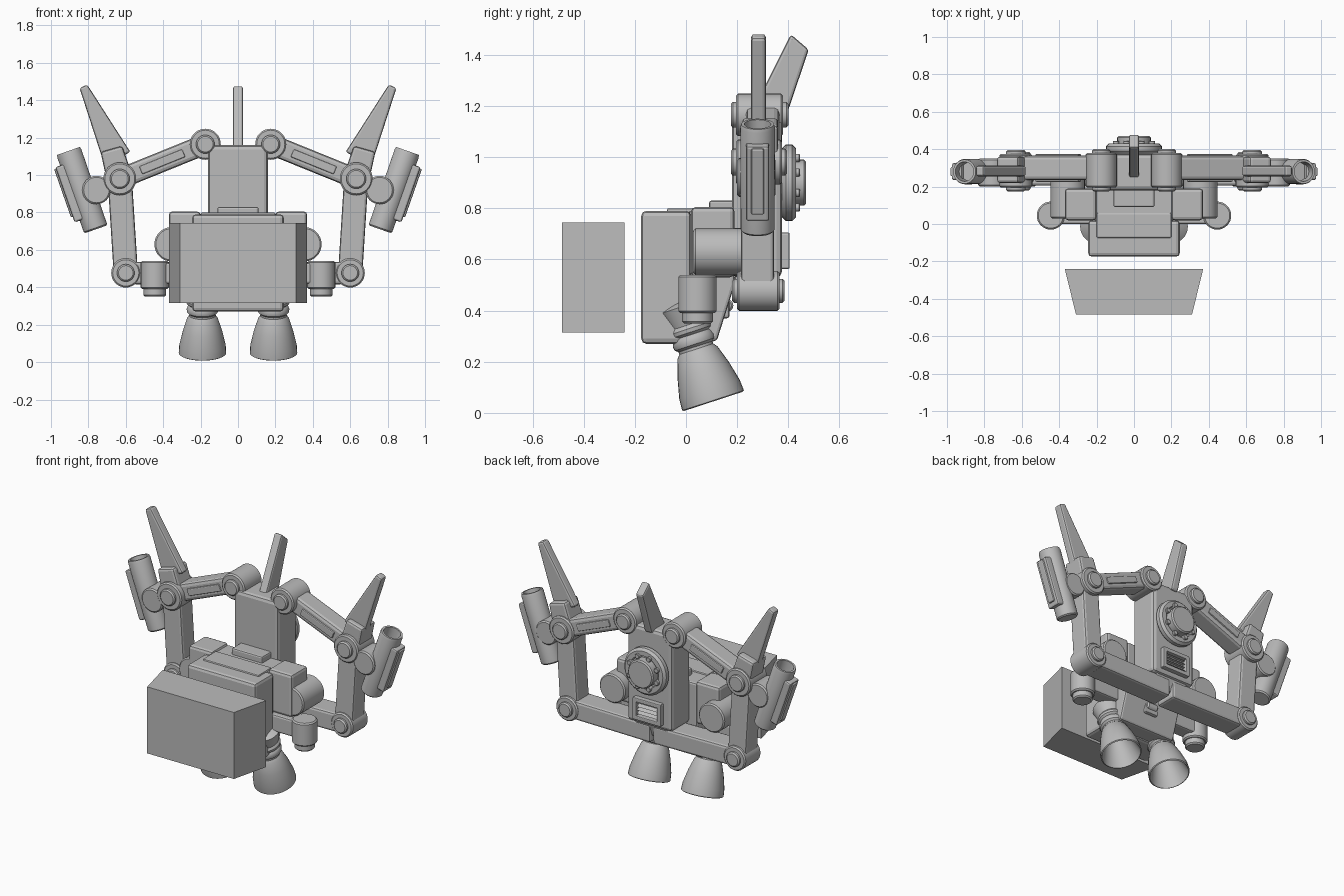
import bpy, bmesh, math
from mathutils import Vector, Matrix

cube = bpy.data.objects.get("Cube")
if cube:
    bpy.data.objects.remove(cube, do_unlink=True)

grey = bpy.data.materials.new("plain grey")
grey.use_nodes = True
COLOUR = (0.5, 0.5, 0.5, 1)
grey.diffuse_color = COLOUR
grey.node_tree.nodes["Principled BSDF"].inputs["Base Color"].default_value = COLOUR


def finish(name, bm, bevel=0, smooth=False):
    """Turn a bmesh into a named object with optional bevel."""
    bmesh.ops.recalc_face_normals(bm, faces=bm.faces)
    mesh = bpy.data.meshes.new(name)
    bm.to_mesh(mesh)
    bm.free()
    mesh.materials.append(grey)
    ob = bpy.data.objects.new(name, mesh)
    bpy.context.scene.collection.objects.link(ob)
    if bevel:
        mod = ob.modifiers.new("Bevel", "BEVEL")
        mod.width, mod.segments = bevel, 2
        mod.limit_method = "ANGLE"
    if smooth:
        bpy.ops.object.select_all(action="DESELECT")
        ob.select_set(True)
        bpy.context.view_layer.objects.active = ob
        bpy.ops.object.shade_smooth_by_angle(angle=math.radians(35))
    return ob


def box(name, x, y, z, bevel=0.012):
    """Box from (low, high) ranges."""
    bm = bmesh.new()
    bmesh.ops.create_cube(bm, size=1)
    for v in bm.verts:
        v.co = [sum(r) / 2 + c * (r[1] - r[0]) for c, r in zip(v.co, (x, y, z))]
    return finish(name, bm, bevel)


def prism(name, points, axis, low, high, bevel=0.0):
    """Extrude an outline along x, y or z."""
    bm = bmesh.new()
    place = {"x": lambda a, b, t: (t, a, b), "y": lambda a, b, t: (a, t, b),
             "z": lambda a, b, t: (a, b, t)}[axis]
    face = bm.faces.new([bm.verts.new(place(a, b, low)) for a, b in points])
    new = bmesh.ops.extrude_face_region(bm, geom=[face])["geom"]
    step = Vector(place(0, 0, high - low))
    bmesh.ops.translate(bm, vec=step, verts=[v for v in new if isinstance(v, bmesh.types.BMVert)])
    return finish(name, bm, bevel)


def lathe(name, profile, base, direction, trim=None, sides=32):
    """Spin a (radius, distance) profile around a direction."""
    bm = bmesh.new()
    vs = [bm.verts.new((r, 0, d)) for r, d in profile]
    edges = [bm.edges.new(p) for p in zip(vs, vs[1:])]
    bmesh.ops.spin(bm, geom=vs + edges, cent=(0, 0, 0), axis=(0, 0, 1),
                   angle=math.tau, steps=sides, use_duplicate=False)
    bmesh.ops.remove_doubles(bm, verts=bm.verts, dist=0.0001)
    turn = Vector(direction).to_track_quat("Z", "Y").to_matrix().to_4x4()
    bmesh.ops.transform(bm, matrix=Matrix.Translation(base) @ turn, verts=bm.verts)
    return finish(name, bm, 0, True)


def drum(name, base, direction, radius, length, c=0.008):
    """Closed cylinder with small chamfers."""
    return lathe(name, [(0, 0), (radius - c, 0), (radius, c), (radius, length - c),
                        (radius - c, length), (0, length)], base, direction)


def bar(name, p, q, width, y0, y1, bevel=0.015, tip=None):
    """Straight limb between two x-z points."""
    p, q = Vector(p), Vector(q)
    d = (q - p).normalized()
    n = Vector((-d.y, d.x))
    a, b = n * width / 2, n * (tip or width) / 2
    return prism(name, [p + a, p - a, q - b, q + b], "y", y0, y1, bevel)


def joint(name, x, z, r, y0, y1):
    """Round pivot with a smaller cap on both ends."""
    drum(name, (x, y0, z), (0, 1, 0), r, y1 - y0)
    drum(name + "_cap", (x, y0 - 0.02, z), (0, 1, 0), r * 0.6, y1 - y0 + 0.04)


# Front block, wider at its rear
prism("front_block", [(-0.31, -0.485), (0.31, -0.485), (0.37, -0.24), (-0.37, -0.24)], "z", 0.315, 0.745)

# Main body
box("body", (-0.245, 0.245), (-0.175, 0.02), (0.27, 0.79), 0.02)
prism("body_rear", [(0.01, 0.28), (0.12, 0.28), (0.19, 0.5), (0.19, 0.79), (0.01, 0.79)],
      "x", -0.21, 0.21, 0.012)
box("body_top_plate", (-0.2, 0.2), (-0.075, 0.06), (0.78, 0.8), 0.008)
box("body_top_block", (-0.11, 0.11), (0.09, 0.19), (0.78, 0.83), 0.01)
box("rear_hook_block", (-0.05, 0.05), (0.1, 0.17), (0.37, 0.44), 0.01)
drum("rear_hook_pin", (-0.04, 0.16, 0.42), (1, 0, 0), 0.025, 0.08)

# Back column with round hatch and vent
box("column", (-0.16, 0.16), (0.18, 0.375), (0.53, 1.16), 0.022)
prism("column_foot", [(0.19, 0.54), (0.36, 0.54), (0.33, 0.45), (0.19, 0.45)], "x", -0.12, 0.12, 0.01)
lathe("hatch_flange", [(0, 0), (0.135, 0), (0.15, 0.015), (0.15, 0.04), (0.135, 0.055),
                       (0.105, 0.055), (0.1, 0.04), (0, 0.04)], (0, 0.375, 0.9), (0, 1, 0))
drum("hatch_centre", (0, 0.4, 0.9), (0, 1, 0), 0.09, 0.07)
for i in range(8):
    a = math.tau * (i + 0.5) / 8
    drum(f"hatch_bolt_{i}", (0.105 * math.cos(a), 0.41, 0.9 + 0.105 * math.sin(a)),
         (0, 1, 0), 0.016, 0.035, 0.003)
for name, z in (("vent_top", 0.69), ("vent_bottom", 0.575)):
    box(name, (-0.1, 0.1), (0.36, 0.405), (z - 0.012, z + 0.015), 0.005)
for name, x in (("vent_left", 0.088), ("vent_right", -0.088)):
    box(name, (x - 0.014, x + 0.014), (0.36, 0.405), (0.565, 0.7), 0.005)
for i in range(4):
    z = 0.6 + i * 0.023
    prism(f"vent_slat_{i}", [(0.37, z), (0.395, z), (0.37, z + 0.016)], "x", -0.08, 0.08)
prism("centre_fin", [(0.24, 1.14), (0.385, 1.14), (0.48, 1.42), (0.41, 1.48)], "x", -0.027, 0.027, 0.012)

for side, s in (("left", 1), ("right", -1)):
    def span(a, b):
        return tuple(sorted((a * s, b * s)))

    # Shoulder box, side pod and lower canister
    box(side + "_shoulder_box", span(0.2, 0.37), (0.02, 0.19), (0.53, 0.805), 0.018)
    drum(side + "_side_pod", (0.355 * s, 0.03, 0.63), (0, 1, 0), 0.092, 0.22)
    box(side + "_canister_bracket", span(0.2, 0.42), (0, 0.1), (0.42, 0.53), 0.012)
    drum(side + "_canister", (0.445 * s, 0.045, 0.39), (0, 0, 1), 0.075, 0.15)
    drum(side + "_canister_base", (0.445 * s, 0.045, 0.35), (0, 0, 1), 0.06, 0.06)

    # Tilted thruster, hollow at the mouth
    lathe(side + "_thruster", [(0, 0.19), (0.055, 0.19), (0.09, 0.1), (0.116, 0.01), (0.12, 0), (0.127, 0.004),
          (0.124, 0.05), (0.105, 0.13), (0.082, 0.2), (0.07, 0.215), (0.07, 0.225), (0.082, 0.235),
          (0.085, 0.25), (0.078, 0.27), (0.072, 0.275), (0.085, 0.285), (0.087, 0.3), (0.078, 0.315),
          (0.098, 0.39), (0.05, 0.41), (0, 0.41)], (0.19 * s, 0.107, 0.045), (0, -0.31, 0.95))

    # Folding arm: lower, upright and upper links with pivots
    low, mid, top = (0.6 * s, 0.477), (0.632 * s, 0.98), (0.175 * s, 1.165)
    bar(side + "_lower_link", (0.01 * s, 0.47), low, 0.12, 0.205, 0.355)
    bar(side + "_upright_link", low, mid, 0.13, 0.215, 0.345)
    bar(side + "_upper_link", mid, top, 0.11, 0.235, 0.365, 0.02)
    bar(side + "_upper_link_strip", (0.52 * s, 1.025), (0.29 * s, 1.118), 0.045, 0.225, 0.374, 0.006)
    joint(side + "_lower_pivot", *low, 0.078, 0.2, 0.365)
    joint(side + "_outer_pivot", *mid, 0.088, 0.195, 0.375)
    joint(side + "_upper_pivot", *top, 0.083, 0.195, 0.38)

    # Outer fin and its socket
    bar(side + "_fin_socket", mid, (0.677 * s, 1.14), 0.14, 0.22, 0.36, 0.015, 0.12)
    bar(side + "_fin", (0.645 * s, 1.09), (0.827 * s, 1.475), 0.155, 0.255, 0.312, 0.012, 0.045)

    # Tilted open tube with an outer fairing
    drum(side + "_tube_pivot", (0.757 * s, 0.2, 0.92), (0, 1, 0), 0.076, 0.15)
    lathe(side + "_tube", [(0, 0), (0.058, 0), (0.066, 0.008), (0.068, 0.43), (0.064, 0.444), (0.052, 0.444),
          (0.05, 0.36), (0, 0.36)], (0.76 * s, 0.28, 0.71), (0.33 * s, 0, 0.944))
    bar(side + "_tube_fairing", (0.845 * s, 0.757), (0.948 * s, 1.052), 0.06, 0.235, 0.325, 0.01)
    bar(side + "_tube_fairing_ridge", (0.876 * s, 0.778), (0.967 * s, 1.038), 0.035, 0.255, 0.305, 0.008)
